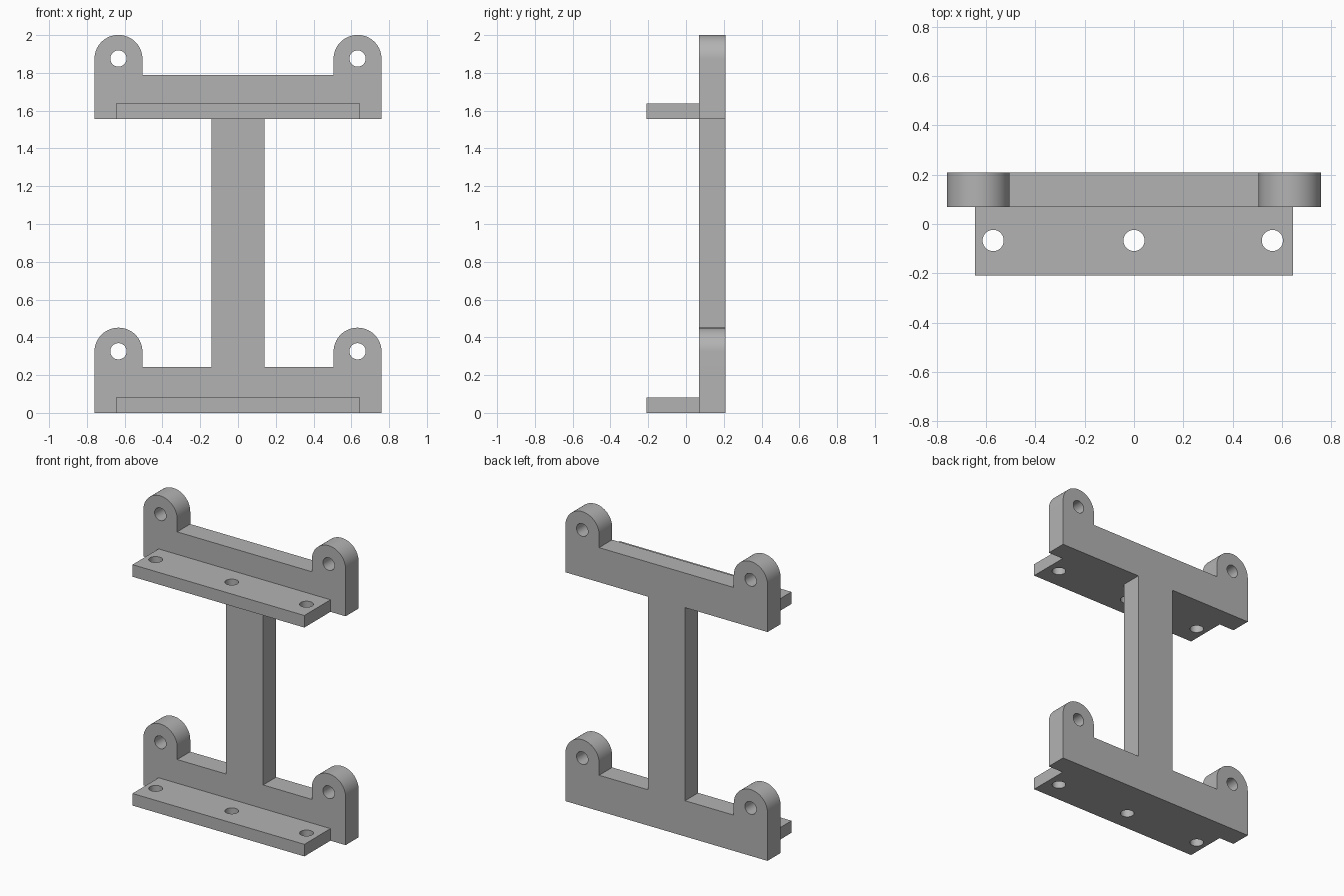
import bpy, bmesh, math
from mathutils import Matrix, Vector

cube = bpy.data.objects.get("Cube")
if cube:
    bpy.data.objects.remove(cube, do_unlink=True)

grey = bpy.data.materials.new("plain grey")
grey.use_nodes = True
colour = (0.45, 0.45, 0.45, 1)
grey.diffuse_color = colour
grey.node_tree.nodes["Principled BSDF"].inputs["Base Color"].default_value = colour

FRONT, BACK = 0.07, 0.21      # depth range of the upright frame
LUG_X, LUG_R = 0.633, 0.127   # lug centre and radius
HOLE_R = 0.043
POST = 0.14                   # half width of the post
LOW_LUG, HIGH_LUG = 0.324, 1.874


def make_object(name, bm):
    bmesh.ops.recalc_face_normals(bm, faces=bm.faces)
    mesh = bpy.data.meshes.new(name)
    bm.to_mesh(mesh)
    bm.free()
    mesh.materials.append(grey)
    obj = bpy.data.objects.new(name, mesh)
    bpy.context.collection.objects.link(obj)
    return obj


def drill(obj, centres, axis):
    """Cut round holes along an axis, then shade the result."""
    bm = bmesh.new()
    turn = Vector((0, 0, 1)).rotation_difference(Vector(axis)).to_matrix().to_4x4()
    for c in centres:
        bmesh.ops.create_cone(bm, cap_ends=True, segments=48, radius1=HOLE_R,
                              radius2=HOLE_R, depth=0.4,
                              matrix=Matrix.Translation(c) @ turn)
    cutter = make_object("hole_cutter", bm)
    cutter.hide_render = True
    mod = obj.modifiers.new("holes", "BOOLEAN")
    mod.object = cutter
    mod.solver = "EXACT"
    bpy.ops.object.select_all(action="DESELECT")
    obj.select_set(True)
    bpy.context.view_layer.objects.active = obj
    bpy.ops.object.modifier_apply(modifier=mod.name)
    bpy.data.objects.remove(cutter, do_unlink=True)
    bpy.ops.object.shade_smooth_by_angle(angle=math.radians(30))


def lug(z):
    """Half circle over a lug, from its outer to its inner side."""
    steps = 32
    return [(LUG_X + LUG_R * math.cos(math.pi * i / steps),
             z + LUG_R * math.sin(math.pi * i / steps)) for i in range(steps + 1)]


# Upright frame: the right half outline is mirrored into one closed profile
edge, inner = LUG_X + LUG_R, LUG_X - LUG_R
half = [(edge, 0)] + lug(LOW_LUG)
half += [(inner, 0.243), (POST, 0.243), (POST, 1.555), (edge, 1.555)]
half += lug(HIGH_LUG) + [(inner, 1.79)]
outline = half + [(-x, z) for x, z in reversed(half)]

bm = bmesh.new()
face = bm.faces.new([bm.verts.new((x, FRONT, z)) for x, z in outline])
extruded = bmesh.ops.extrude_face_region(bm, geom=[face], use_keep_orig=True)
verts = [g for g in extruded["geom"] if isinstance(g, bmesh.types.BMVert)]
bmesh.ops.translate(bm, verts=verts, vec=(0, BACK - FRONT, 0))
frame = make_object("upright_frame", bm)
drill(frame, [(s * LUG_X, 0.14, z + 0.002) for s in (-1, 1)
              for z in (LOW_LUG, HIGH_LUG)], (0, 1, 0))

# Two drilled shelves standing out from the front of the frame
for name, bottom in (("lower_shelf", 0), ("upper_shelf", 1.555)):
    bm = bmesh.new()
    size = Matrix.Diagonal((1.292, 0.28, 0.082, 1))
    bmesh.ops.create_cube(bm, size=1, matrix=Matrix.Translation((0, -0.07, bottom + 0.041)) @ size)
    shelf = make_object(name, bm)
    drill(shelf, [(x, -0.067, bottom + 0.041) for x in (-0.572, 0, 0.562)], (0, 0, 1))
